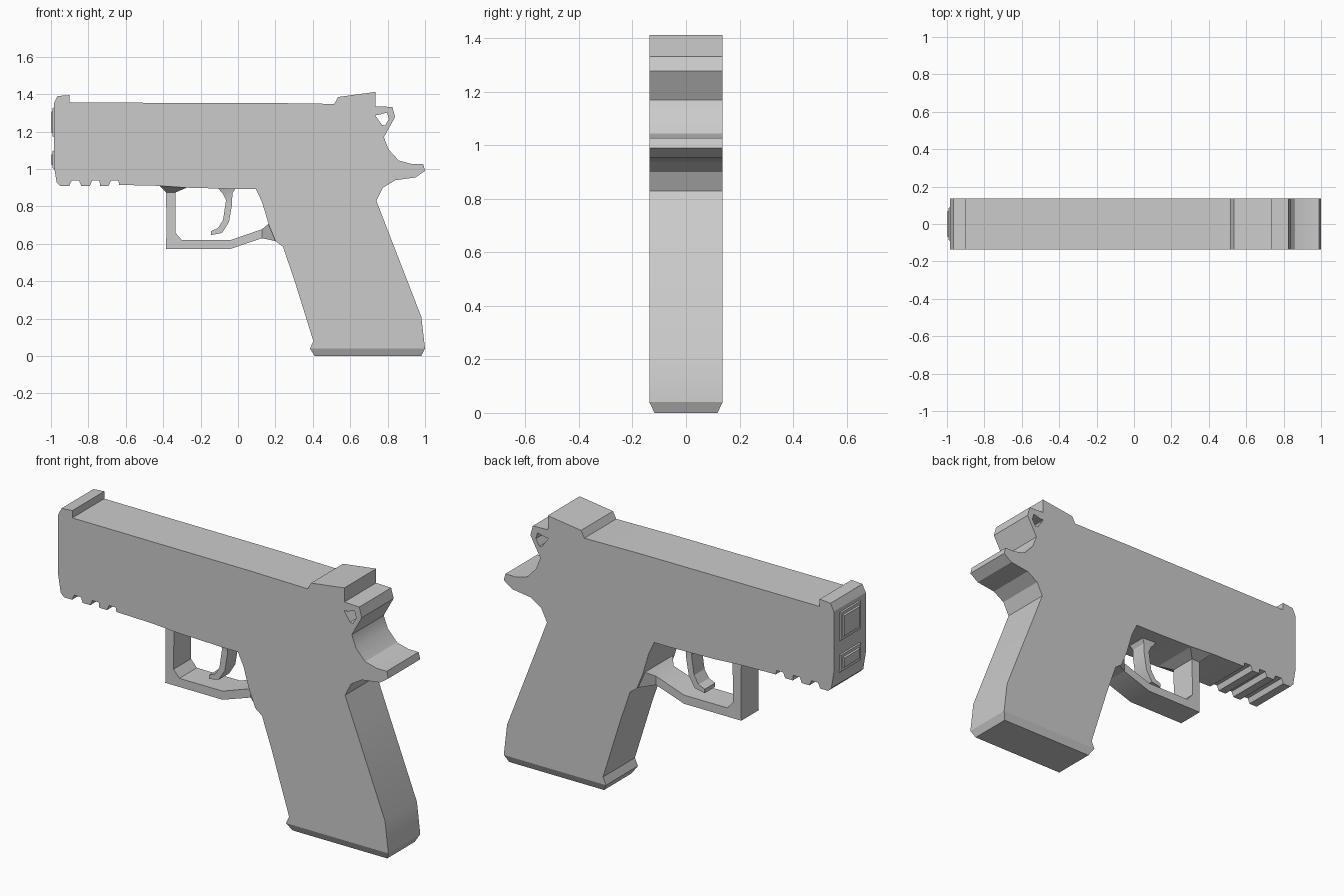
import bpy, bmesh
from mathutils import Vector

if "Cube" in bpy.data.objects:
    bpy.data.objects.remove(bpy.data.objects["Cube"])

HALF = 0.137


def finish(bm, name):
    bmesh.ops.recalc_face_normals(bm, faces=bm.faces)
    me = bpy.data.meshes.new(name)
    bm.to_mesh(me)
    bm.free()
    ob = bpy.data.objects.new(name, me)
    bpy.context.collection.objects.link(ob)
    bpy.ops.object.select_all(action='DESELECT')
    ob.select_set(True)
    bpy.context.view_layer.objects.active = ob
    bpy.ops.object.shade_smooth_by_angle(angle=0.4)
    return ob


def extrude_profile(points, half):
    """Closed x/z outline extruded symmetrically along y."""
    bm = bmesh.new()
    face = bm.faces.new([bm.verts.new((x, -half, z)) for x, z in points])
    out = bmesh.ops.extrude_face_region(bm, geom=[face])
    verts = [v for v in out['geom'] if isinstance(v, bmesh.types.BMVert)]
    bmesh.ops.translate(bm, verts=verts, vec=(0, 2 * half, 0))
    return bm


def strip(name, sections):
    """Loft of rectangular sections: two x/z edge points and a half width."""
    bm = bmesh.new()
    rings = [[bm.verts.new(p) for p in ((xa, -w, za), (xb, -w, zb), (xb, w, zb), (xa, w, za))]
             for xa, za, xb, zb, w in sections]
    for a, b in zip(rings, rings[1:]):
        for i in range(4):
            j = (i + 1) % 4
            bm.faces.new((a[i], a[j], b[j], b[i]))
    bm.faces.new(rings[0])
    bm.faces.new(rings[-1])
    return finish(bm, name)


def front_panel(name, z, height, half, x_back, x_front, taper):
    """Block on the front face, tapering towards -x."""
    bm = bmesh.new()
    bmesh.ops.create_cube(bm, size=2)
    for v in bm.verts:
        t = taper if v.co.x < 0 else 0
        x = x_front if v.co.x < 0 else x_back
        v.co = Vector((x, v.co.y * (half - t), z + v.co.z * (height / 2 - t)))
    return finish(bm, name)


# Main body: top, rear, grip, then the underside back to the front
top_rear = [(-0.985, 1.35), (-0.965, 1.39), (-0.9, 1.395), (-0.9, 1.355), (0.17, 1.353),
            (0.515, 1.348), (0.535, 1.385), (0.735, 1.412), (0.735, 1.285), (0.77, 1.235),
            (0.78, 1.17), (0.805, 1.105), (0.86, 1.045), (0.93, 1.027), (0.99, 1.027),
            (1.0, 0.99), (0.95, 0.955), (0.84, 0.94), (0.775, 0.9), (0.74, 0.83)]
grip = [(0.79, 0.7), (0.98, 0.21), (1.0, 0.04), (0.98, 0), (0.41, 0), (0.385, 0.04),
        (0.403, 0.08), (0.3, 0.41), (0.24, 0.585), (0.2, 0.615), (0.165, 0.7),
        (0.128, 0.825), (0.095, 0.893)]
under = [(0, 0.893), (-0.27, 0.9), (-0.42, 0.91), (-0.635, 0.915)]
for x in (-0.64, -0.74, -0.85):  # rail notches
    under += [(x, 0.938), (x - 0.04, 0.938), (x - 0.052, 0.91), (x - 0.098, 0.91)]
under = under[:-1] + [(-0.95, 0.91), (-0.97, 0.93), (-0.985, 1.02)]

bm = extrude_profile(top_rear + grip + under, HALF)
bmesh.ops.bisect_plane(bm, geom=bm.verts[:] + bm.edges[:] + bm.faces[:],
                       plane_co=(0, 0, 0.04), plane_no=(0, 0, 1))
for v in bm.verts:
    if v.co.z < 0.001:
        v.co.y *= 0.86
finish(bm, "body")

# Hammer: open loop that closes against the body
hammer = [(0.73, 1.335), (0.825, 1.332), (0.84, 1.278), (0.78, 1.17), (0.768, 1.235),
          (0.786, 1.232), (0.807, 1.267), (0.797, 1.302), (0.754, 1.29), (0.73, 1.29)]
finish(extrude_profile(hammer, HALF), "hammer")

# Trigger guard, flaring into the frame and the grip
strip("trigger_guard", [
    (-0.42, 0.912, -0.27, 0.902, 0.135), (-0.385, 0.875, -0.333, 0.875, 0.075),
    (-0.382, 0.7, -0.335, 0.66, 0.075), (-0.385, 0.573, -0.3, 0.62, 0.075),
    (-0.04, 0.573, -0.04, 0.62, 0.075), (0.128, 0.63, 0.128, 0.678, 0.075),
    (0.2, 0.615, 0.167, 0.71, 0.125)])

# Curved trigger
strip("trigger", [
    (-0.117, 0.91, -0.005, 0.91, 0.06), (-0.08, 0.866, -0.03, 0.87, 0.045),
    (-0.064, 0.834, -0.032, 0.81, 0.045), (-0.08, 0.727, -0.048, 0.717, 0.045),
    (-0.107, 0.684, -0.085, 0.658, 0.045), (-0.144, 0.668, -0.144, 0.647, 0.045)])

# Stepped panels on the front face
for name, z, h in (("upper", 1.25, 0.17), ("lower", 1.05, 0.11)):
    front_panel(name + "_front_plate", z, h, 0.095, -0.97, -0.992, 0.01)
    front_panel(name + "_front_block", z, h - 0.04, 0.075, -0.98, -1.0, 0.01)
